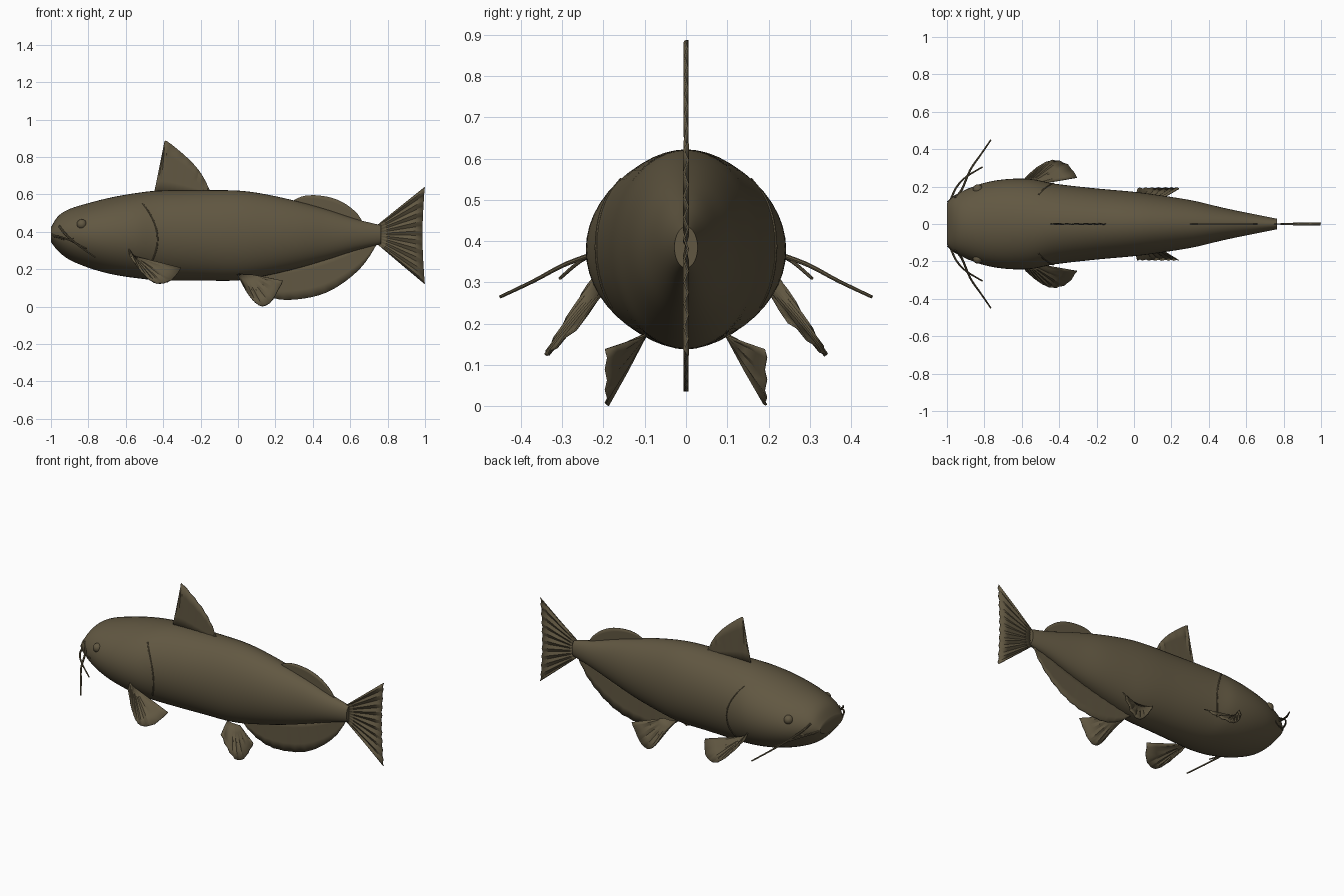
import bpy, bmesh, math
from mathutils import Vector

if "Cube" in bpy.data.objects:
    bpy.data.objects.remove(bpy.data.objects["Cube"])

skin = bpy.data.materials.new("olive brown skin")
skin.diffuse_color = (0.12, 0.096, 0.054, 1)
skin.use_nodes = True
skin.node_tree.nodes["Principled BSDF"].inputs["Base Color"].default_value = skin.diffuse_color


def catmull(pts, t):
    """Point on a smooth curve through pts, t in 0..1"""
    n = len(pts) - 1
    i = min(int(t * n), n - 1)
    u = t * n - i
    p = [Vector(pts[max(0, min(n, k))]) for k in (i - 1, i, i + 1, i + 2)]
    return 0.5 * (2 * p[1] + (p[2] - p[0]) * u
                  + (2 * p[0] - 5 * p[1] + 4 * p[2] - p[3]) * u * u
                  + (3 * p[1] - p[0] - 3 * p[2] + p[3]) * u ** 3)


def finish(bm, name, angle=40):
    bmesh.ops.recalc_face_normals(bm, faces=bm.faces)
    me = bpy.data.meshes.new(name)
    bm.to_mesh(me)
    bm.free()
    me.materials.append(skin)
    ob = bpy.data.objects.new(name, me)
    bpy.context.collection.objects.link(ob)
    bpy.ops.object.select_all(action='DESELECT')
    ob.select_set(True)
    bpy.context.view_layer.objects.active = ob
    bpy.ops.object.shade_smooth_by_angle(angle=math.radians(angle))
    return ob


def skin_rings(rings, name):
    """Join closed rings of points into a capped skin"""
    bm = bmesh.new()
    vs = [[bm.verts.new(p) for p in r] for r in rings]
    n = len(vs[0])
    for a, b in zip(vs, vs[1:]):
        for i in range(n):
            bm.faces.new((a[i], a[(i + 1) % n], b[(i + 1) % n], b[i]))
    bm.faces.new(vs[0])
    bm.faces.new(vs[-1])
    return finish(bm, name)


def tube(pts, r0, r1, name, steps=16):
    rings = []
    for k in range(steps + 1):
        t = k / steps
        c = catmull(pts, t)
        d = catmull(pts, min(1, t + .01)) - catmull(pts, max(0, t - .01))
        q = d.to_track_quat('Z', 'Y')
        r = r0 + (r1 - r0) * t
        rings.append([c + q @ Vector((r * math.cos(a), r * math.sin(a), 0))
                      for a in [math.tau * i / 8 for i in range(8)]])
    return skin_rings(rings, name)


def fin(root, edge, name, rays=16, ripple=0.003, thick=0.005):
    """Rayed membrane between a root line and an outer edge line"""
    bm = bmesh.new()
    mid = len(edge) // 2
    nrm = (Vector(edge[mid]) - Vector(root[0])).cross(Vector(edge[-1]) - Vector(root[0]))
    if nrm.length < 1e-6:
        nrm = Vector((0, 1, 0))
    nrm.normalize()
    rows, segs = [], 4
    for k in range(rays + 1):
        a, b = catmull(root, k / rays), catmull(edge, k / rays)
        rows.append([bm.verts.new(a.lerp(b, s / segs) + nrm * ripple * (-1) ** k * min(1, 2 * s / segs))
                     for s in range(segs + 1)])
    for p, q in zip(rows, rows[1:]):
        for s in range(segs):
            bm.faces.new((p[s], p[s + 1], q[s + 1], q[s]))
    bmesh.ops.remove_doubles(bm, verts=bm.verts, dist=1e-5)
    ob = finish(bm, name, 30)
    m = ob.modifiers.new("thickness", 'SOLIDIFY')
    m.thickness, m.offset = thick, 0
    return ob


def flat(pts):
    return [(x, 0, z) for x, z in pts]


# Body: x, top z, bottom z, half width
STATIONS = [(-1, .425, .345, .112), (-.96, .485, .295, .15), (-.9, .522, .25, .183),
            (-.8, .553, .208, .22), (-.68, .583, .174, .24), (-.55, .606, .153, .24),
            (-.42, .62, .141, .215), (-.2, .622, .139, .19), (0, .62, .14, .172),
            (.15, .6, .165, .152), (.32, .562, .205, .124), (.48, .517, .252, .086),
            (.63, .468, .3, .055), (.765, .435, .335, .028)]
rings = []
for k in range(79):
    x, top, bot, w = catmull([Vector(s) for s in STATIONS], k / 78)
    c, h = (top + bot) / 2, (top - bot) / 2
    rings.append([(x, w * math.cos(a), c + h * math.sin(a))
                  for a in [math.tau * i / 48 for i in range(48)]])
skin_rings(rings, "body")


def surface_y(x, z):
    for p, q in zip(STATIONS, STATIONS[1:]):
        if p[0] <= x <= q[0]:
            t = (x - p[0]) / (q[0] - p[0])
            top, bot, w = [p[i] + (q[i] - p[i]) * t for i in (1, 2, 3)]
            v = (z - (top + bot) / 2) / ((top - bot) / 2)
            return w * math.sqrt(max(0, 1 - v * v))
    return 0


# Fins on the centre line
fin(flat([(-.45, .6), (-.35, .6), (-.25, .6), (-.15, .6)]),
    flat([(-.392, .875), (-.383, .886), (-.31, .83), (-.24, .765), (-.19, .70), (-.15, .62)]),
    "dorsal_fin", 14)
fin(flat([(.30, .55), (.42, .52), (.55, .47), (.66, .44)]),
    flat([(.30, .57), (.35, .591), (.42, .595), (.5, .582), (.57, .552), (.63, .505), (.66, .465)]),
    "adipose_fin", 16, 0)
fin(flat([(.02, .18), (.25, .22), (.5, .28), (.74, .36)]),
    flat([(.02, .15), (.1, .085), (.19, .045), (.28, .036), (.4, .052), (.5, .088), (.6, .155),
          (.68, .235), (.74, .33)]), "anal_fin", 24)
fin(flat([(.745, .435), (.755, .385), (.745, .335)]),
    flat([(.998, .638), (.99, .51), (.986, .38), (.99, .25), (.998, .122)]),
    "tail_fin", 20, 0.005)

# Paired parts
for s, side in ((-1, "right"), (1, "left")):
    def m(pts):
        return [(x, y * s, z) for x, y, z in pts]

    fin(m([(-.585, .222, .315), (-.57, .215, .285), (-.56, .205, .27)]),
        m([(-.58, .25, .27), (-.52, .302, .19), (-.46, .335, .135), (-.41, .338, .124),
           (-.35, .312, .147), (-.305, .25, .205)]), "pectoral_fin_" + side, 14)
    fin(m([(-.005, .098, .175), (.04, .098, .17), (.08, .098, .17)]),
        m([(.02, .192, .13), (.05, .192, .075), (.09, .192, .025), (.13, .192, .002),
           (.175, .192, .025), (.21, .192, .08), (.24, .192, .138)]),
        "pelvic_fin_" + side, 14)

    tube(m([(-.955, .14, .43), (-.92, .185, .385), (-.875, .29, .345), (-.82, .37, .303),
            (-.765, .45, .265)]), .007, .004, "long_barbel_" + side)
    tube(m([(-.98, .13, .375), (-.95, .195, .372), (-.9, .25, .355), (-.81, .305, .31)]),
         .006, .004, "short_barbel_" + side)

    # Gill cover edge, following the flank
    gill = []
    for i in range(9):
        z = .24 + .31 * i / 8
        x = -.43 - .08 * ((z - .36) / .19) ** 2
        gill.append((x, surface_y(x, z), z))
    tube(m(gill), .004, .004, "gill_edge_" + side, 24)

    # Mouth corner fold
    mouth = [(x, surface_y(x, z), z) for x, z in
             ((-.995, .385), (-.96, .37), (-.92, .36), (-.88, .365))]
    tube(m(mouth), .006, .004, "mouth_fold_" + side)

    # Eye
    bm = bmesh.new()
    bmesh.ops.create_uvsphere(bm, u_segments=20, v_segments=12, radius=.027)
    bmesh.ops.translate(bm, verts=bm.verts, vec=(-.835, s * (surface_y(-.835, .44) - .008), .44))
    finish(bm, "eye_" + side)
